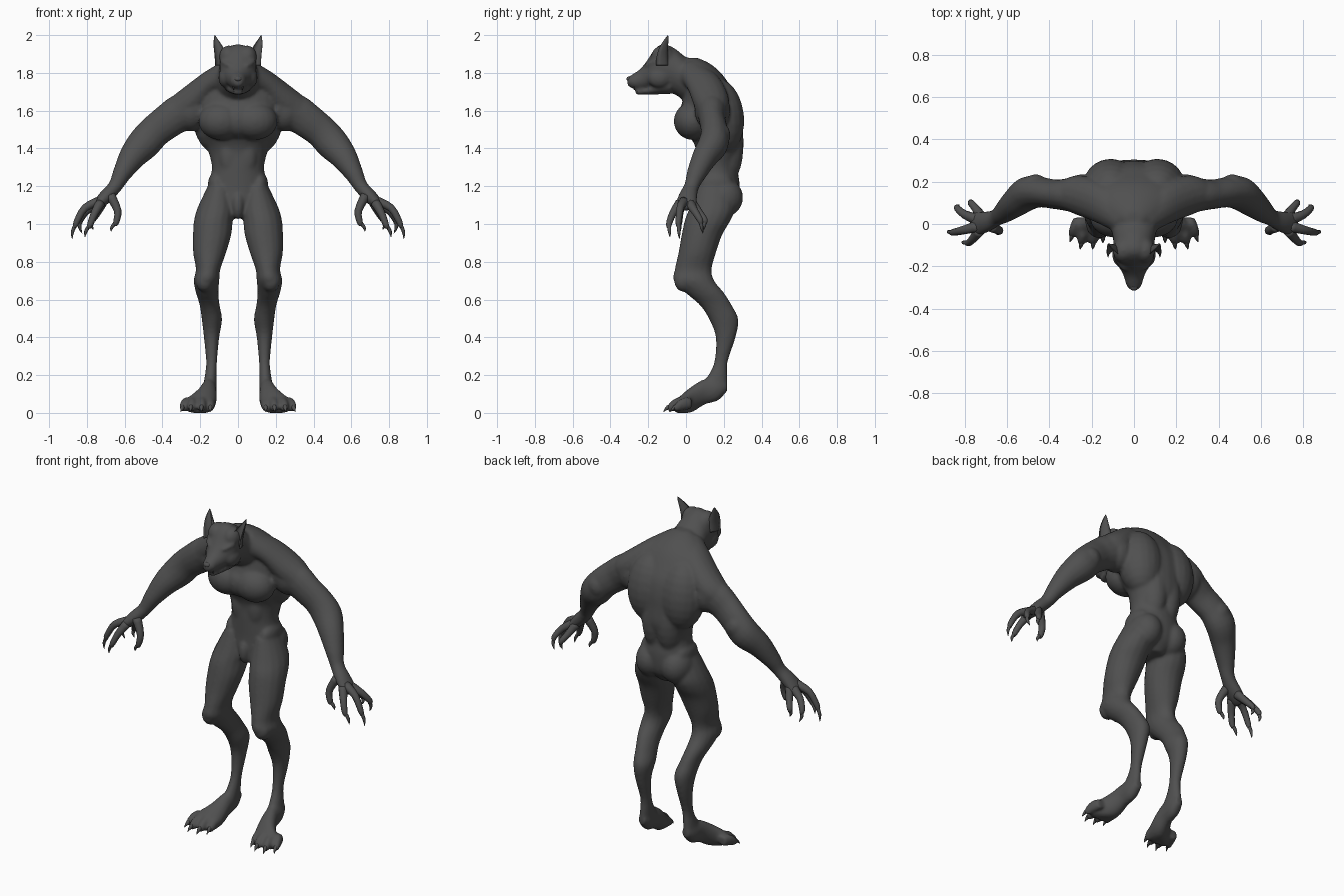
import bpy, bmesh, math
from mathutils import Vector, Matrix

fur = bpy.data.materials.new("dark grey fur")
fur.diffuse_color = (0.08, 0.08, 0.08, 1)


def spline(rows, steps):
    """Catmull-Rom through rows of (x, y, z, half width, half depth)."""
    out = []
    n = len(rows)
    for i in range(n - 1):
        p = [rows[max(i - 1, 0)], rows[i], rows[i + 1], rows[min(i + 2, n - 1)]]
        for s in range(steps):
            t = s / steps
            out.append([0.5 * (2 * b + (c - a) * t + (2 * a - 5 * b + 4 * c - d) * t * t
                               + (3 * b - a - 3 * c + d) * t ** 3) for a, b, c, d in zip(*p)])
    return out + [list(rows[-1])]


def loft(bm, rows, axis=None, mirror=True, sides=16, steps=4, hollow=False):
    rows = spline(rows, steps)
    for sx in ((1, -1) if mirror else (1,)):
        rings = []
        for i, (x, y, z, a, b) in enumerate(rows):
            u, v = Vector((1, 0, 0)), Vector((0, 1, 0))
            if axis == 'y':
                v = Vector((0, 0, 1))
            elif axis is None:
                t = (Vector(rows[min(i + 1, len(rows) - 1)][:3]) - Vector(rows[max(i - 1, 0)][:3])).normalized()
                v = (v - t * t.y).normalized()
                u = t.cross(v)
            ring = []
            for k in range(sides):
                ang = 2 * math.pi * k / sides
                s = math.sin(ang)
                if hollow and s < 0:
                    s *= -0.5
                co = Vector((x, y, z)) + u * max(a, 0.001) * math.cos(ang) + v * max(b, 0.001) * s
                ring.append(bm.verts.new((co.x * sx, co.y, max(co.z, 0))))
            rings.append(ring)
        for r, q in zip(rings, rings[1:]):
            for k in range(sides):
                j = (k + 1) % sides
                bm.faces.new((r[k], r[j], q[j], q[k]))
        bm.faces.new(rings[0])
        bm.faces.new(rings[-1])


def blob(bm, c, r, tilt=0.0, mirror=True):
    """Ellipsoid muscle; tilt turns it about the x axis."""
    for sx in ((1, -1) if mirror else (1,)):
        m = Matrix.Translation((c[0] * sx, c[1], c[2])) @ Matrix.Rotation(tilt, 4, 'X') @ Matrix.Diagonal((*r, 1))
        bmesh.ops.create_uvsphere(bm, u_segments=20, v_segments=12, radius=1, matrix=m)


def finish(bm, name, fuse=False):
    bmesh.ops.recalc_face_normals(bm, faces=bm.faces)
    me = bpy.data.meshes.new(name)
    bm.to_mesh(me)
    bm.free()
    me.materials.append(fur)
    me.shade_smooth()
    ob = bpy.data.objects.new(name, me)
    bpy.context.collection.objects.link(ob)
    if fuse:
        m = ob.modifiers.new("fuse", 'REMESH')
        m.mode, m.voxel_size, m.use_smooth_shade = 'VOXEL', 0.009, True
        m = ob.modifiers.new("relax", 'SMOOTH')
        m.factor, m.iterations = 0.5, 7
    return ob


body = bmesh.new()
# torso, from crotch to nape
loft(body, [(0, .16, 1.03, .05, .06), (0, .165, 1.10, .14, .11), (0, .17, 1.2, .155, .115),
            (0, .165, 1.3, .138, .11), (0, .178, 1.4, .162, .126), (0, .15, 1.5, .197, .15),
            (0, .13, 1.58, .215, .165), (0, .13, 1.66, .235, .145), (0, .115, 1.73, .225, .12),
            (0, .08, 1.80, .17, .105), (0, .05, 1.85, .10, .075), (0, .03, 1.88, .04, .03)],
     'z', mirror=False, sides=28)
# chest, back, waist and hip muscles
blob(body, (.09, .035, 1.545), (.12, .1, .1))
blob(body, (0, .03, 1.55), (.1, .085, .095), mirror=False)
blob(body, (.11, .185, 1.57), (.13, .122, .2), .12)
blob(body, (.045, .2, 1.4), (.085, .104, .2))
blob(body, (.045, .105, 1.36), (.06, .05, .12))
blob(body, (.115, .16, 1.21), (.045, .09, .065))
blob(body, (.085, .195, 1.14), (.09, .108, .105), -.1)
blob(body, (0, .075, 1.10), (.035, .045, .075), mirror=False)
# sloping neck muscles and shoulders
loft(body, [(.05, .02, 1.8, .07, .07), (.15, .09, 1.745, .065, .09), (.25, .135, 1.645, .085, .095),
            (.32, .138, 1.59, .08, .075), (.38, .14, 1.54, .05, .04)])
blob(body, (.25, .14, 1.60), (.09, .095, .11))
# arms
loft(body, [(.2, .13, 1.62, .1, .09), (.3, .138, 1.59, .1, .08), (.37, .14, 1.545, .093, .07),
            (.44, .15, 1.49, .088, .072), (.5, .145, 1.425, .088, .08), (.56, .1, 1.355, .072, .068),
            (.615, .055, 1.265, .05, .052), (.65, .03, 1.2, .038, .04), (.70, .01, 1.145, .037, .05),
            (.745, .0, 1.10, .028, .055), (.768, 0, 1.08, .014, .04)])
blob(body, (.465, .2, 1.47), (.05, .035, .055))
# legs, digitigrade
loft(body, [(.1, .15, 1.2, .06, .09), (.115, .14, 1.09, .098, .12), (.13, .115, 1.02, .103, .122),
            (.137, .085, .945, .102, .108), (.15, .06, .85, .088, .1), (.158, .038, .76, .065, .098),
            (.167, .042, .70, .068, .108), (.163, .1, .635, .06, .102), (.15, .158, .57, .053, .085),
            (.138, .2, .495, .054, .078), (.14, .21, .40, .041, .053), (.14, .185, .27, .029, .036),
            (.145, .165, .19, .032, .054), (.15, .14, .13, .037, .078), (.15, .13, .09, .03, .05)], 'z')
blob(body, (.175, -.01, .7), (.05, .053, .06))
# feet
loft(body, [(.147, .218, .14, .022, .025), (.15, .17, .125, .038, .06), (.155, .1, .112, .042, .068),
            (.17, .04, .077, .058, .07), (.2, -.015, .047, .08, .057), (.21, -.05, .032, .075, .036)], 'y')
# toes, each with a knuckle
toes = [(.147, -.04, .0), (.19, -.07, .1), (.24, -.07, .3), (.278, -.035, .5)]
for x, y, lean in toes:
    loft(body, [(x - .03 * lean, y + .065, .05, .024, .03), (x, y + .025, .048, .025, .034),
                (x + .02 * lean, y - .01, .034, .022, .028), (x + .03 * lean, y - .028, .025, .014, .016)],
         'y', sides=12)
# neck and skull
loft(body, [(0, .07, 1.73, .13, .12), (0, .0, 1.765, .115, .118), (0, -.06, 1.808, .1, .122),
            (0, -.12, 1.83, .098, .123), (0, -.165, 1.825, .092, .102), (0, -.205, 1.79, .07, .077),
            (0, -.245, 1.765, .049, .054), (0, -.285, 1.755, .038, .037), (0, -.31, 1.755, .022, .022)],
     'y', mirror=False, sides=24)
# corners of the skull, cheeks, lower jaw, brows
blob(body, (.05, -.125, 1.885), (.05, .06, .06))
blob(body, (.062, -.14, 1.775), (.042, .065, .055))
loft(body, [(0, -.08, 1.73, .078, .042), (0, -.15, 1.718, .064, .032), (0, -.21, 1.704, .042, .02),
            (0, -.268, 1.697, .025, .013)], 'y', mirror=False)
loft(body, [(.015, -.212, 1.822, .013, .015), (.05, -.2, 1.84, .015, .018), (.085, -.155, 1.862, .013, .016)])
finish(body, "body", fuse=True)

# ears: hollow, pointed, leaning back
ears = bmesh.new()
loft(ears, [(.083, -.16, 1.84, .038, .07), (.09, -.155, 1.89, .034, .06), (.105, -.138, 1.94, .024, .043),
            (.118, -.112, 1.98, .01, .02), (.123, -.096, 2.0, .001, .001)], 'z', hollow=True)
finish(ears, "ears")

# nose pad and eyes
face = bmesh.new()
blob(face, (0, -.3, 1.768), (.02, .015, .014), mirror=False)
finish(face, "nose")
eyes = bmesh.new()
blob(eyes, (.046, -.203, 1.813), (.014, .01, .008))
finish(eyes, "eyes")

# fangs, pointing down and up
fangs = bmesh.new()
for x, y, z0, z1 in [(.024, -.275, 1.735, 1.708), (.017, -.258, 1.70, 1.728)]:
    loft(fangs, [(x, y, z0, .006, .006), (x, y, z1, .001, .001)], 'z', sides=6, steps=1)
finish(fangs, "fangs")

# fingers: root, knuckle, last joint, hooked claw tip
fingers, claws = bmesh.new(), bmesh.new()
paths = [((.675, -.01, 1.15), (.637, -.03, 1.07), (.645, -.035, 1.01), (.672, -.03, .96)),
         ((.73, -.03, 1.11), (.76, -.07, 1.055), (.782, -.09, 1.0), (.81, -.085, .93)),
         ((.735, -.01, 1.12), (.81, -.03, 1.085), (.855, -.04, 1.01), (.878, -.035, .92)),
         ((.735, .02, 1.11), (.80, .045, 1.07), (.835, .075, 1.02), (.825, .09, .95)),
         ((.72, .03, 1.11), (.745, .07, 1.06), (.77, .1, 1.02), (.765, .095, .97))]
for root, knuckle, joint, tip in paths:
    loft(fingers, [(*root, .026, .028), (*knuckle, .02, .02), (*joint, .016, .016),
                   (*Vector(joint).lerp(Vector(tip), .3), .01, .01)], sides=10, steps=3)
    mid = Vector(joint).lerp(Vector(tip), .55) + Vector((.008, 0, 0))
    loft(claws, [(*joint, .01, .01), (*mid, .009, .009), (*tip, .001, .001)], sides=8, steps=3)
finish(fingers, "fingers")
finish(claws, "finger_claws")

# toe claws
toe_claws = bmesh.new()
for x, y, lean in toes:
    loft(toe_claws, [(x + .02 * lean, y - .005, .036, .012, .014), (x + .035 * lean, y - .032, .026, .01, .012),
                     (x + .05 * lean, y - .05, .006, .001, .002)], 'y', sides=8, steps=3)
finish(toe_claws, "toe_claws")
